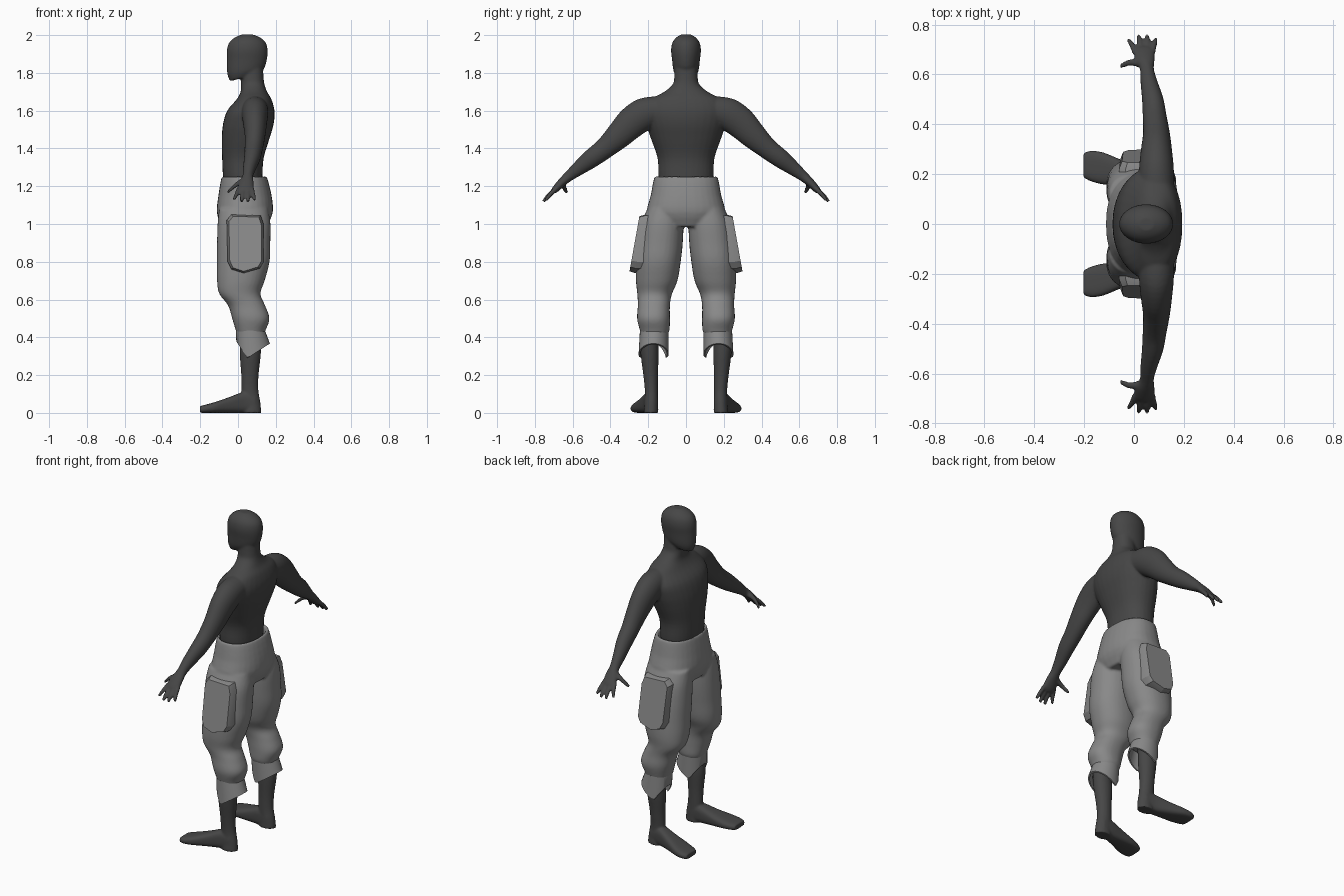
import bpy, bmesh, math
from mathutils import Vector


def material(name, value):
    m = bpy.data.materials.new(name)
    m.diffuse_color = (value, value, value, 1)
    return m


SKIN = material("dark_grey", 0.062)
CLOTH = material("mid_grey", 0.25)


def spline(rows, steps):
    """Catmull-Rom resampling of section rows."""
    out = []
    for i in range(len(rows) - 1):
        p = [Vector(rows[min(max(k, 0), len(rows) - 1)]) for k in range(i - 1, i + 3)]
        for s in range(steps):
            t = s / steps
            out.append(0.5 * (2 * p[1] + (p[2] - p[0]) * t
                              + (2 * p[0] - 5 * p[1] + 4 * p[2] - p[3]) * t * t
                              + (3 * p[1] - p[0] - 3 * p[2] + p[3]) * t ** 3))
    return out + [Vector(rows[-1])]


def loft(bm, rows, side=1, expo=2.0, n=32, steps=4):
    """Rows are x, y, z, half size u, half size v, tilt of u in xz, tilt of v in yz (degrees)."""
    rows = [tuple(r) + (0,) * (7 - len(r)) for r in rows]
    rings = []
    for x, y, z, a, b, p, t in spline(rows, steps):
        p, t = math.radians(p), math.radians(t)
        u = Vector((math.cos(p), 0, math.sin(p)))
        v = Vector((0, math.cos(t), math.sin(t)))
        ring = []
        for k in range(n):
            ang = 2 * math.pi * k / n
            c, s = math.cos(ang), math.sin(ang)
            co = (Vector((x, y, z)) + u * a * math.copysign(abs(c) ** (2 / expo), c)
                  + v * b * math.copysign(abs(s) ** (2 / expo), s))
            co.y *= side
            ring.append(bm.verts.new(co))
        rings.append(ring)
    for r, q in zip(rings, rings[1:]):
        for k in range(n):
            bm.faces.new((r[k], r[(k + 1) % n], q[(k + 1) % n], q[k]))
    bm.faces.new(rings[0])
    bm.faces.new(rings[-1])


def finish(name, bm, mat, voxel=0, angle=40):
    bmesh.ops.recalc_face_normals(bm, faces=bm.faces[:])
    me = bpy.data.meshes.new(name)
    bm.to_mesh(me)
    bm.free()
    me.materials.append(mat)
    ob = bpy.data.objects.new(name, me)
    bpy.context.collection.objects.link(ob)
    bpy.ops.object.select_all(action='DESELECT')
    ob.select_set(True)
    bpy.context.view_layer.objects.active = ob
    if voxel:  # fuse overlapping volumes into one soft skin
        r = ob.modifiers.new("fuse", 'REMESH')
        r.mode = 'VOXEL'
        r.voxel_size = voxel
        s = ob.modifiers.new("soften", 'SMOOTH')
        s.factor, s.iterations = 0.5, 5
        for m in ("fuse", "soften"):
            bpy.ops.object.modifier_apply(modifier=m)
    bpy.ops.object.shade_smooth_by_angle(angle=math.radians(angle))
    return ob


# Body: torso and neck
body = bmesh.new()
loft(body, [(.03, 0, 1.17, .095, .135), (.025, 0, 1.25, .104, .145), (.026, 0, 1.35, .110, .151),
            (.04, 0, 1.45, .126, .185), (.055, 0, 1.53, .134, .212), (.068, 0, 1.60, .125, .222),
            (.085, 0, 1.66, .092, .185), (.084, 0, 1.70, .070, .115), (.078, 0, 1.74, .062, .070),
            (.075, 0, 1.78, .060, .062), (.075, 0, 1.83, .058, .060)], expo=2.2)
# Head
loft(body, [(.03, 0, 1.775, .075, .048, 15), (.04, 0, 1.81, .098, .066, 7), (.047, 0, 1.87, .106, .074),
            (.049, 0, 1.92, .108, .079), (.05, 0, 1.96, .097, .072), (.05, 0, 1.987, .068, .052),
            (.05, 0, 2.003, .03, .025)])

ARM = [(.09, .12, 1.61, .07, .07, 0, 75), (.09, .215, 1.585, .07, .085, 0, 65),
       (.09, .29, 1.535, .063, .083, 0, 52), (.09, .36, 1.465, .054, .07, 0, 48),
       (.083, .43, 1.40, .048, .056, 0, 48), (.075, .50, 1.347, .043, .05, 0, 50),
       (.06, .57, 1.293, .034, .038, 0, 50), (.052, .62, 1.253, .028, .028, 0, 48),
       (.045, .655, 1.222, .038, .023, 0, 45), (.04, .69, 1.185, .043, .019, 0, 40),
       (.04, .705, 1.17, .036, .013, 0, 40)]
FINGERS = [(.005, -.022, .738, 1.128), (.028, .018, .755, 1.118),
           (.052, .053, .755, 1.118), (.074, .088, .742, 1.125)]
THUMB = [(.035, .64, 1.232, .02, .016, 90), (-.01, .648, 1.208, .015, .014, 90),
         (-.04, .64, 1.182, .012, .012, 90), (-.058, .63, 1.165, .009, .009, 90)]
LEG = [(.07, .18, .55, .055, .055), (.068, .195, .38, .056, .05), (.065, .192, .30, .055, .047),
       (.063, .187, .20, .046, .039), (.063, .183, .12, .045, .035), (.068, .183, .06, .05, .036),
       (.07, .185, 0, .054, .039)]
FOOT = [(.09, .183, .05, .05, .035, 90), (.03, .188, .055, .055, .04, 90),
        (-.05, .205, .041, .041, .052, 90), (-.12, .222, .029, .029, .064, 90),
        (-.17, .232, .022, .022, .062, 90), (-.202, .235, .018, .018, .05, 90)]
for side in (1, -1):
    loft(body, ARM, side)
    for x0, x1, y, z in FINGERS:
        mid = ((x0 + x1) / 2, .69 + (y - .69) * .6, z + (1.185 - z) * .48)
        loft(body, [(x0, .685, 1.19, .012, .012, 0, 40), mid + (.012, .012, 0, 38),
                    (x1, y, z, .009, .009, 0, 30)], side, n=12)
    loft(body, THUMB, side, n=12)
    loft(body, LEG, side)
    loft(body, FOOT, side, expo=3)
finish("body", body, SKIN, voxel=.0065, angle=60)

# Trousers: hollow waistband, hips and two baggy legs
pants = bmesh.new()
loft(pants, [(.03, 0, 1.19, .10, .142), (.03, 0, 1.245, .107, .152), (.033, 0, 1.247, .12, .168),
             (.037, 0, 1.15, .141, .187), (.036, 0, 1.06, .148, .206), (.032, 0, .985, .12, .15)],
     expo=2.3, steps=3)
TROUSER_LEG = [(.03, .115, 1.08, .13, .09), (.032, .126, 1.0, .14, .112), (.03, .136, .9, .141, .119),
               (.028, .146, .8, .139, .118), (.015, .155, .7, .126, .11), (.01, .166, .63, .109, .092),
               (.045, .17, .57, .098, .085), (.068, .172, .5, .099, .087), (.067, .166, .44, .08, .079),
               (.067, .168, .41, .07, .068)]
for side in (1, -1):
    loft(pants, TROUSER_LEG, side, expo=2.2)
finish("trousers", pants, CLOTH, voxel=.008, angle=60)

POCKET = [(-.06, 1.02), (-.035, 1.05), (.12, 1.045), (.135, 1.0), (.137, .80),
          (.115, .765), (.03, .74), (-.035, .76), (-.055, .80)]
for side, label in ((1, "left"), (-1, "right")):
    # Rolled cuff with a hem that dips at the sides
    cuff = bmesh.new()
    loft(cuff, [(.066, .168, .435, .077, .076), (.08, .172, .33, .089, .079),
                (.08, .172, .33, .081, .071), (.066, .168, .42, .066, .064)], side, steps=1)
    for v in cuff.verts:
        if v.co.z < .34:
            dx = v.co.x - .05
            v.co.z = .29 + (.65 * dx if dx > 0 else -1.5 * dx)
    finish(label + "_cuff", cuff, CLOTH)

    # Cargo pocket: outline swept outwards, thicker at the bottom, with a chamfered face
    pocket = bmesh.new()
    rings = []
    for depth, scale in ((None, 1.0), (.03, 1.0), (.0, .88)):
        ring = []
        for x, z in POCKET:
            x, z = .04 + (x - .04) * scale, .9 + (z - .9) * (scale * .5 + .5)
            y = .17 if depth is None else .245 + (1.05 - z) * .18 - depth
            ring.append(pocket.verts.new((x, y * side, z)))
        rings.append(ring)
    n = len(POCKET)
    for r, q in zip(rings, rings[1:]):
        for k in range(n):
            pocket.faces.new((r[k], r[(k + 1) % n], q[(k + 1) % n], q[k]))
    pocket.faces.new(rings[0])
    pocket.faces.new(rings[-1])
    finish(label + "_pocket", pocket, CLOTH, angle=25)
